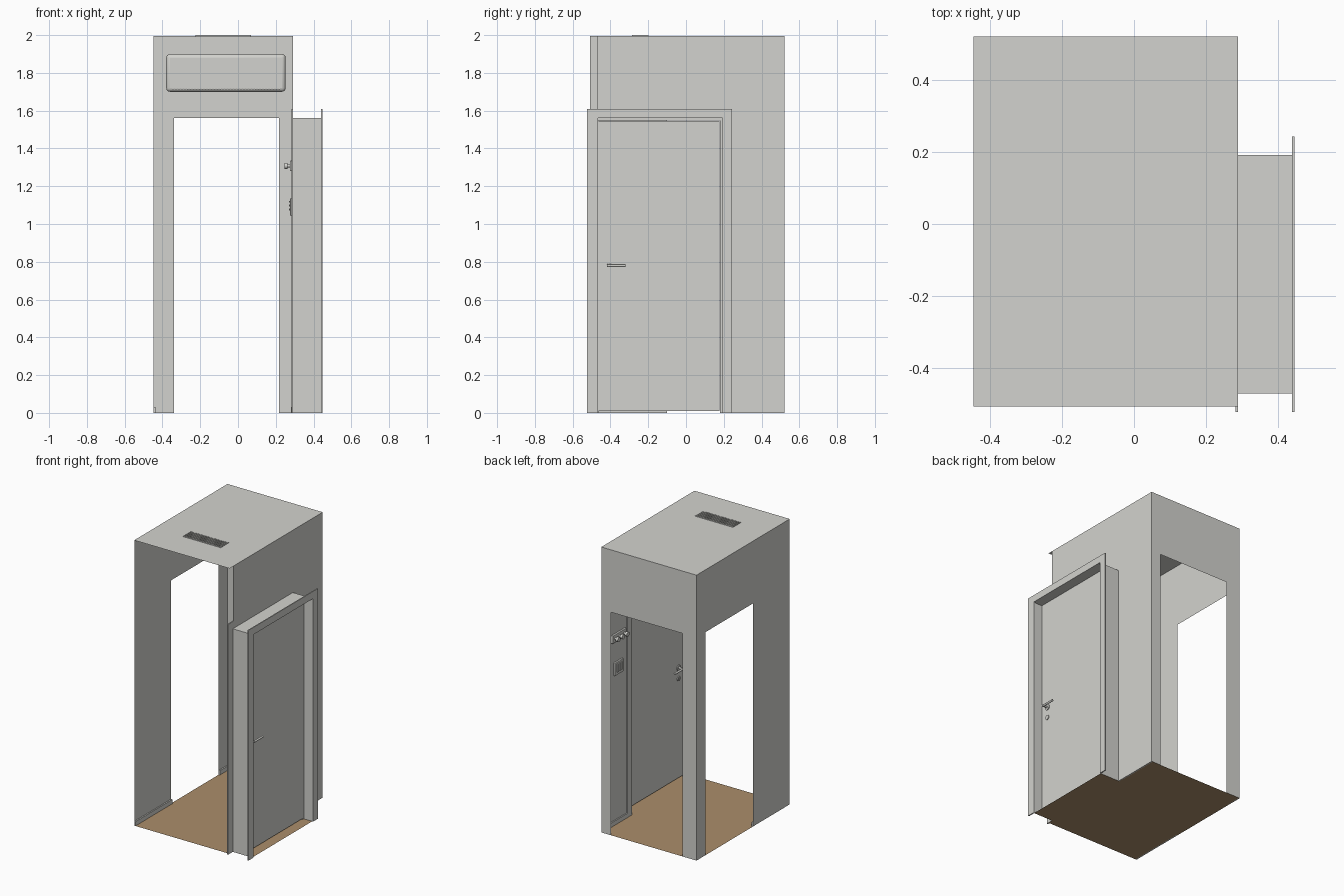
import bpy, math
from mathutils import Vector

if "Cube" in bpy.data.objects:
    bpy.data.objects.remove(bpy.data.objects["Cube"])


def material(name, rgb):
    m = bpy.data.materials.new(name)
    m.diffuse_color = (*rgb, 1)
    m.use_nodes = True
    m.node_tree.nodes["Principled BSDF"].inputs["Base Color"].default_value = m.diffuse_color
    return m


GREY = material("warm_light_grey", (0.65, 0.65, 0.62))
WOOD = material("wood_brown", (0.41, 0.27, 0.145))


def mesh(name, verts, faces, mat=GREY):
    me = bpy.data.meshes.new(name)
    me.from_pydata(verts, [], faces)
    me.materials.append(mat)
    ob = bpy.data.objects.new(name, me)
    bpy.context.collection.objects.link(ob)
    return ob


def boxes(name, spans, mat=GREY, bevel=0, segments=3):
    """One object made of boxes, each (x0, x1, y0, y1, z0, z1)."""
    verts, faces = [], []
    quads = [(0, 1, 3, 2), (4, 6, 7, 5), (0, 4, 5, 1), (2, 3, 7, 6), (0, 2, 6, 4), (1, 5, 7, 3)]
    for x0, x1, y0, y1, z0, z1 in spans:
        n = len(verts)
        verts += [(x, y, z) for x in (x0, x1) for y in (y0, y1) for z in (z0, z1)]
        faces += [tuple(n + i for i in q) for q in quads]
    ob = mesh(name, verts, faces, mat)
    if bevel:
        b = ob.modifiers.new("bevel", 'BEVEL')
        b.width, b.segments = bevel, segments
        smooth(ob)
    return ob


def smooth(ob):
    bpy.ops.object.select_all(action='DESELECT')
    ob.select_set(True)
    bpy.context.view_layer.objects.active = ob
    bpy.ops.object.shade_smooth_by_angle(angle=math.radians(35))


def sheet(name, rects, place, mat=GREY):
    """Flat sheet from rectangles (a0, a1, b0, b1), mapped to 3D by place(a, b)."""
    verts, faces = [], []
    for a0, a1, b0, b1 in rects:
        n = len(verts)
        verts += [place(a0, b0), place(a1, b0), place(a1, b1), place(a0, b1)]
        faces.append((n, n + 1, n + 2, n + 3))
    return mesh(name, verts, faces, mat)


def rod(name, start, end, r, sides=20):
    a, b = Vector(start), Vector(end)
    bpy.ops.mesh.primitive_cylinder_add(vertices=sides, radius=r, depth=(b - a).length,
                                        location=(a + b) / 2)
    ob = bpy.context.object
    ob.name = name
    ob.rotation_mode = 'QUATERNION'
    ob.rotation_quaternion = (b - a).to_track_quat('Z', 'Y')
    ob.data.materials.append(GREY)
    smooth(ob)
    return ob


# Main dimensions
XL, XR, XD = -0.447, 0.29, 0.44        # left wall, right wall, outer door side
YF, YB = -0.508, 0.522                 # open front, back wall
D0, D1 = -0.472, 0.192                 # door recess along y
TOP, HEAD = 1.996, 1.56                # ceiling, opening height


def opening_wall(a0, a1, o0, o1):
    """Rectangles of a wall with a full-height opening from o0 to o1."""
    return [(a0, o0, 0, HEAD), (o1, a1, 0, HEAD), (a0, a1, HEAD, TOP)]


# Shell: floor, ceiling, walls with openings
sheet("floor", [(XL, XR, YF, YB), (XR, XD, D0, D1)], lambda a, b: (a, b, 0.0), WOOD)
sheet("ceiling", [(XL, XR, YF, YB)], lambda a, b: (a, b, TOP))
sheet("left_wall", opening_wall(YF, YB, -0.10, 0.425), lambda a, b: (XL, a, b))
sheet("back_wall", opening_wall(XL, XR, -0.338, 0.216), lambda a, b: (a, YB, b))
sheet("right_wall", [(D1, YB, 0, HEAD), (D0, YB, HEAD, TOP)], lambda a, b: (XR, a, b))

# Door recess: two sides and a head
for side, y in (("front", D0), ("back", D1)):
    sheet(f"recess_{side}_side", [(XR, XD, 0, HEAD)], lambda a, b: (a, y, b))
sheet("recess_head", [(XR, XD, D0, D1)], lambda a, b: (a, b, HEAD))

# Door casing on both faces of the wall
for side, x0, x1 in (("inner", XR - 0.008, XR), ("outer", XD, XD + 0.007)):
    boxes(f"{side}_casing", [(x0, x1, -0.523, D0 + 0.006, 0, HEAD),
                             (x0, x1, D1, 0.243, 0, HEAD),
                             (x0, x1, -0.523, 0.243, HEAD, 1.61)])

# Door stop lining and leaf
boxes("door_lining", [(0.335, 0.375, D0, -0.464, 0, HEAD), (0.335, 0.375, 0.179, D1, 0, HEAD),
                      (0.335, 0.375, D0, D1, 1.548, HEAD)])
boxes("door_leaf", [(0.347, 0.378, -0.462, 0.177, 0.01, 1.546)])

# Lever handles and key plates, mirrored on both faces of the leaf
for side, x, s in (("inner", 0.347, -1), ("outer", 0.378, 1)):
    rod(f"{side}_handle_rose", (x, -0.412, 0.78), (x + s * 0.006, -0.412, 0.78), 0.02)
    rod(f"{side}_handle_neck", (x, -0.412, 0.78), (x + s * 0.04, -0.412, 0.78), 0.007)
    rod(f"{side}_handle_lever", (x + s * 0.035, -0.418, 0.78), (x + s * 0.035, -0.32, 0.78), 0.007)
    rod(f"{side}_key_rose", (x, -0.412, 0.705), (x + s * 0.006, -0.412, 0.705), 0.016)
    boxes(f"{side}_key_slot", [(x - 0.008, x + 0.008, -0.414, -0.41, 0.695, 0.714)])

# Skirting boards
boxes("skirting", [(XL, XL + 0.009, YF, -0.10, 0, 0.03), (XL, XL + 0.009, 0.425, YB, 0, 0.03),
                   (XR - 0.009, XR, 0.243, YB, 0, 0.03)])

# Ceiling vent made of narrow slats
slats = [(-0.225 + i * 0.006, -0.222 + i * 0.006, -0.285, -0.198, 1.99, 2.0) for i in range(49)]
slats += [(-0.225, 0.069, y, y + 0.004, 1.99, 2.0) for y in (-0.286, -0.202)]
boxes("ceiling_vent", slats)

# Air conditioner on the back wall, with outlet slats
boxes("air_conditioner", [(-0.38, 0.252, 0.39, YB - 0.001, 1.70, 1.90)], bevel=0.02, segments=4)
boxes("air_outlet_slats", [(-0.35 + i * 0.008, -0.346 + i * 0.008, 0.384, 0.42, 1.712, 1.745)
                           for i in range(72)])

# Coat hook rail beside the door
boxes("hook_rail", [(0.275, XR, 0.26, 0.415, 1.28, 1.335)], bevel=0.003)
for i in range(3):
    y = 0.288 + i * 0.05
    rod(f"hook_{i}_stem", (0.275, y, 1.308), (0.255, y, 1.308), 0.008)
    rod(f"hook_{i}_knob", (0.262, y, 1.308), (0.246, y, 1.308), 0.016)

# Wall control panel with a ribbed display
boxes("control_panel", [(0.276, XR, 0.295, 0.39, 1.045, 1.135)], bevel=0.003)
boxes("control_panel_ribs", [(0.27, 0.277, 0.312, 0.373, z, z + 0.004)
                             for z in (1.068 + 0.007 * i for i in range(8))])
